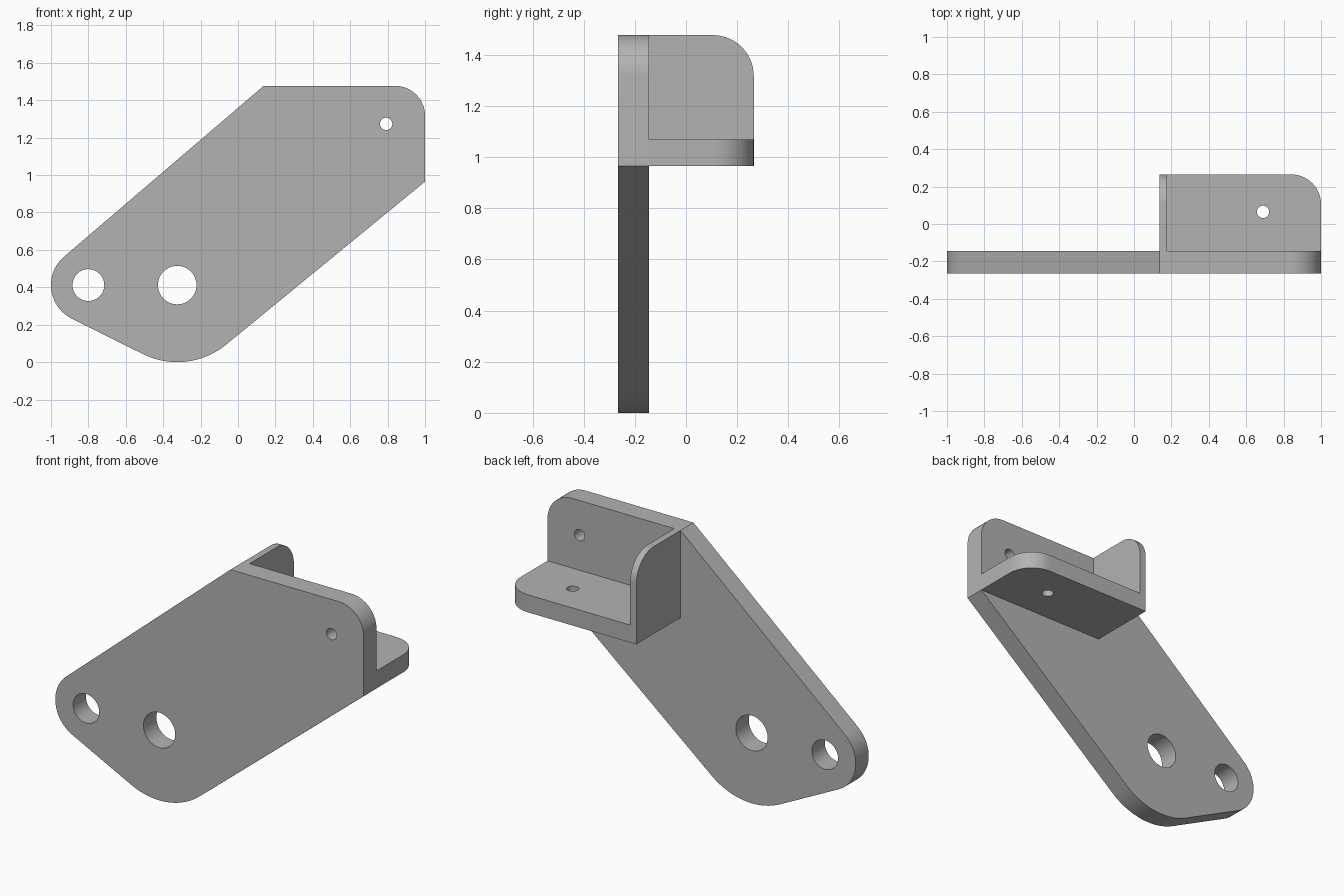
import bpy, bmesh
from math import sin, cos, asin, atan2, hypot, radians, pi, degrees
from mathutils import Matrix, Vector

cube = bpy.data.objects.get("Cube")
if cube:
    bpy.data.objects.remove(cube, do_unlink=True)

grey = bpy.data.materials.new("plain_grey")
grey.use_nodes = True
colour = (0.45, 0.45, 0.45, 1)
grey.diffuse_color = colour
grey.node_tree.nodes["Principled BSDF"].inputs["Base Color"].default_value = colour


def arc(cx, cy, r, start, end, steps=16):
    """Points on an arc, angles in degrees."""
    angles = [radians(start + (end - start) * i / steps) for i in range(steps + 1)]
    return [(cx + r * cos(a), cy + r * sin(a)) for a in angles]


def hole(cx, cy, r):
    return arc(cx, cy, r, 0, 360, 48)[:-1]


def slab(name, loops, thickness, axes, origin):
    """Extrude an outline with holes; axes are the outline's u, v and normal."""
    curve = bpy.data.curves.new(name, "CURVE")
    curve.dimensions = "2D"
    curve.fill_mode = "BOTH"
    curve.extrude = thickness / 2
    for loop in loops:
        spline = curve.splines.new("POLY")
        spline.points.add(len(loop) - 1)
        for point, (u, v) in zip(spline.points, loop):
            point.co = (u, v, 0, 1)
        spline.use_cyclic_u = True
    helper = bpy.data.objects.new(name + "_outline", curve)
    bpy.context.collection.objects.link(helper)
    graph = bpy.context.evaluated_depsgraph_get()
    mesh = bpy.data.meshes.new_from_object(helper.evaluated_get(graph))
    bpy.data.objects.remove(helper, do_unlink=True)

    # Weld caps to sides and place the slab
    frame = Matrix([Vector(a) for a in axes]).transposed().to_4x4()
    frame.translation = origin
    bm = bmesh.new()
    bm.from_mesh(mesh)
    bmesh.ops.remove_doubles(bm, verts=bm.verts, dist=1e-5)
    bm.transform(frame)
    bmesh.ops.recalc_face_normals(bm, faces=bm.faces)
    bm.to_mesh(mesh)
    bm.free()
    mesh.name = name
    mesh.materials.clear()
    mesh.materials.append(grey)
    obj = bpy.data.objects.new(name, mesh)
    bpy.context.collection.objects.link(obj)
    bpy.ops.object.select_all(action="DESELECT")
    obj.select_set(True)
    bpy.context.view_layer.objects.active = obj
    bpy.ops.object.shade_smooth_by_angle(angle=radians(30))
    return obj


# Shared dimensions
front, inner, back = -0.265, -0.145, 0.265
left, right = 0.137, 1.0
low, shelf_top, top = 0.965, 1.068, 1.477
wall, corner = 0.04, 0.16
end_x, pivot_x, hub_z = -0.8, -0.325, 0.412
end_r, pivot_r = 0.2, 0.412


def tangent_angle(cx, r, px, pz, side):
    """Direction of the tangent from a hub circle to a corner point."""
    dx, dz = px - cx, pz - hub_z
    return degrees(atan2(dz, dx) + side * asin(r / hypot(dx, dz)))


# Arm plate: two rounded hubs joined by tangents to the bracket corners
upper = tangent_angle(end_x, end_r, left, top, -1) + 90
lower = tangent_angle(pivot_x, pivot_r, right, low, 1) + 270
between = 270 - degrees(asin((pivot_r - end_r) / (pivot_x - end_x)))
outline = (arc(end_x, hub_z, end_r, upper, between, 24)
           + arc(pivot_x, hub_z, pivot_r, between, lower, 24)
           + [(right, low)]
           + arc(right - corner, top - corner, corner, 0, 90)
           + [(left, top)])
slab("arm_plate",
     [outline, hole(end_x, hub_z, 0.085), hole(pivot_x, hub_z, 0.103),
      hole(0.792, 1.274, 0.033)],
     inner - front, [(1, 0, 0), (0, 0, 1), (0, -1, 0)],
     (0, (front + inner) / 2, 0))

# Side wall with a rounded upper back corner
slab("side_wall",
     [[(inner, low), (back, low)]
      + arc(back - corner, top - corner, corner, 0, 90) + [(inner, top)]],
     wall, [(0, 1, 0), (0, 0, 1), (1, 0, 0)], (left + wall / 2, 0, 0))

# Shelf with a rounded outer back corner and a screw hole
slab("shelf",
     [[(left + wall, inner), (right, inner)]
      + arc(right - corner, back - corner, corner, 0, 90) + [(left + wall, back)],
      hole(0.69, 0.065, 0.033)],
     shelf_top - low, [(1, 0, 0), (0, 1, 0), (0, 0, 1)],
     (0, 0, (low + shelf_top) / 2))
